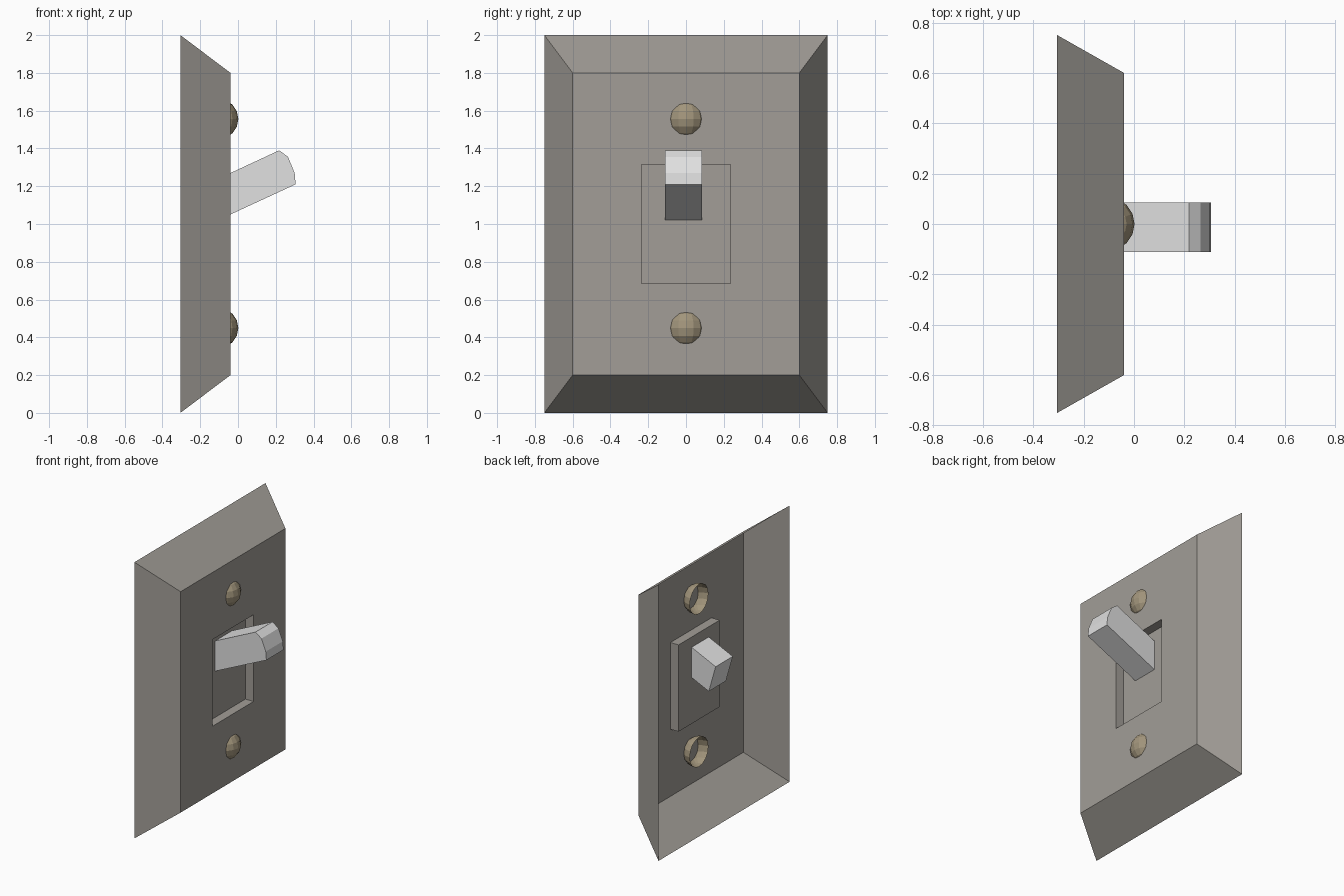
import bpy, bmesh, math
from mathutils import Matrix

if "Cube" in bpy.data.objects:
    bpy.data.objects.remove(bpy.data.objects["Cube"])


def material(name, rgb):
    m = bpy.data.materials.new(name)
    m.diffuse_color = (*rgb, 1)
    m.use_nodes = True
    m.node_tree.nodes["Principled BSDF"].inputs["Base Color"].default_value = m.diffuse_color
    return m


def finish(name, bm, mat):
    mesh = bpy.data.meshes.new(name)
    bm.to_mesh(mesh)
    bm.free()
    mesh.materials.append(mat)
    ob = bpy.data.objects.new(name, mesh)
    bpy.context.collection.objects.link(ob)
    return ob


grey = material("warm grey", (0.36, 0.34, 0.31))
white = material("white plastic", (0.75, 0.75, 0.75))
tan = material("tan metal", (0.36, 0.30, 0.20))

# Wall plate: open-backed shell lofted through rectangles (x, half y, half z),
# from the rear rim over the bevel to the face and into the switch pocket
bm = bmesh.new()
rings = []
for x, hy, hz in [(-0.305, 0.75, 1.0), (-0.04, 0.6, 0.8),
                  (-0.04, 0.235, 0.314), (-0.105, 0.235, 0.314)]:
    rings.append([bm.verts.new((x, sy * hy, 1 + sz * hz))
                  for sy, sz in [(-1, -1), (1, -1), (1, 1), (-1, 1)]])
for a, b in zip(rings, rings[1:]):
    for i in range(4):
        j = (i + 1) % 4
        bm.faces.new((a[i], a[j], b[j], b[i]))
bm.faces.new(rings[-1])
finish("wall_plate", bm, grey)

# Toggle lever: side profile (x, z) extruded across y, running through the pocket
profile = [(-0.242, 0.957), (0.305, 1.21), (0.30, 1.27),
           (0.265, 1.355), (0.218, 1.39), (-0.297, 1.15)]
bm = bmesh.new()
side = bm.faces.new([bm.verts.new((x, -0.111, z)) for x, z in profile])
ext = bmesh.ops.extrude_face_region(bm, geom=[side])
bmesh.ops.translate(bm, vec=(0, 0.196, 0),
                    verts=[v for v in ext["geom"] if isinstance(v, bmesh.types.BMVert)])
bmesh.ops.recalc_face_normals(bm, faces=bm.faces)
finish("toggle_lever", bm, white)

# Screw heads: hollow half spheres poking through the plate
for name, z in [("upper_screw", 1.556), ("lower_screw", 0.449)]:
    bm = bmesh.new()
    bmesh.ops.create_uvsphere(bm, u_segments=16, v_segments=8, radius=0.107)
    bmesh.ops.bisect_plane(bm, geom=bm.verts[:] + bm.edges[:] + bm.faces[:], dist=1e-4,
                           plane_co=(0, 0, 0), plane_no=(1, 0, 0), clear_inner=True)
    bmesh.ops.transform(bm, matrix=Matrix.Translation((-0.105, 0, z)), verts=bm.verts)
    finish(name, bm, tan)
